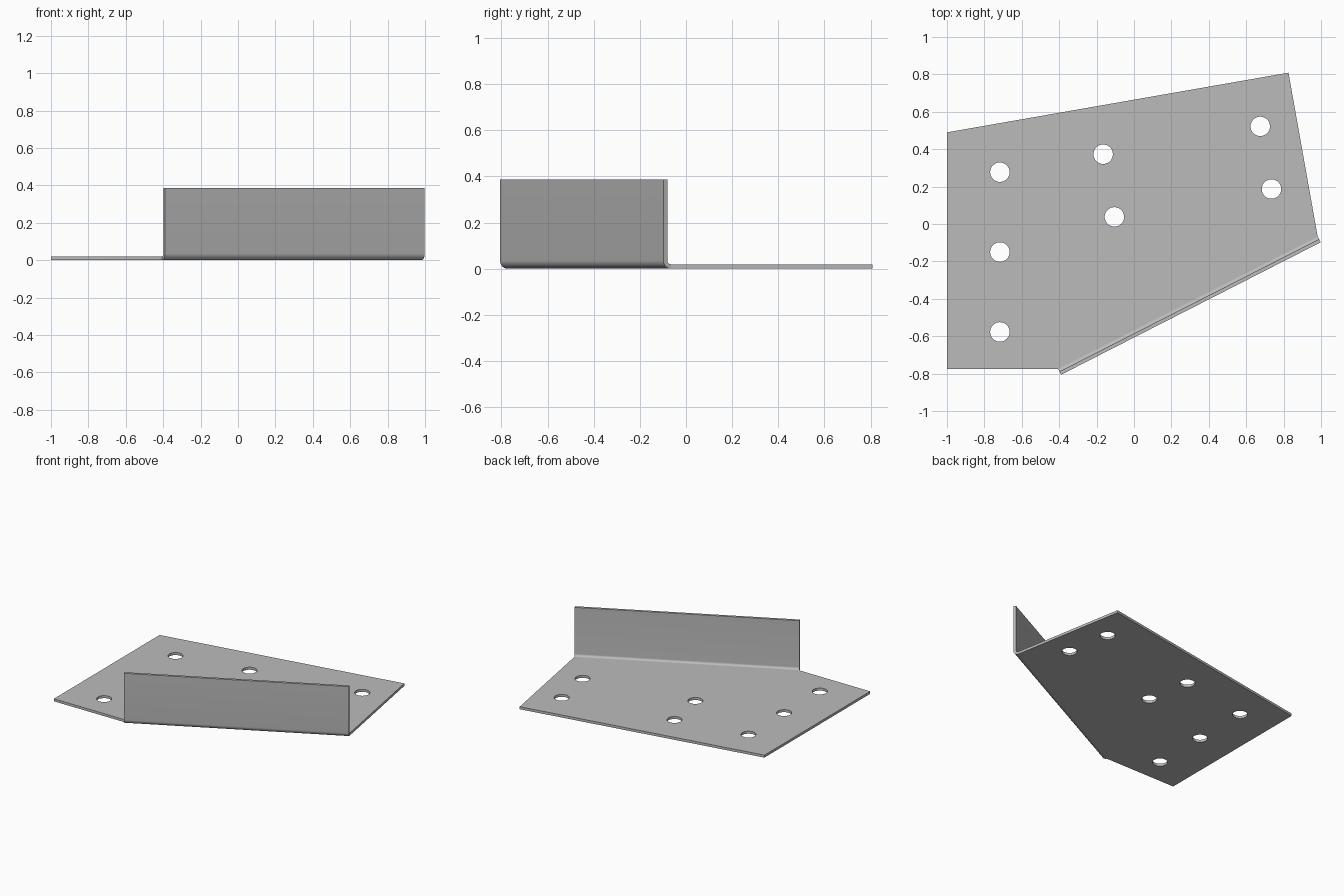
import bpy, bmesh, math
from mathutils import Vector

cube = bpy.data.objects.get("Cube")
if cube:
    bpy.data.objects.remove(cube, do_unlink=True)

THICK = 0.019        # sheet thickness
BEND = 0.036         # outer bend radius
HEIGHT = 0.387       # flange height
HOLE_R = 0.052

steel = bpy.data.materials.new("grey_steel")
steel.use_nodes = True
color = (0.5, 0.5, 0.5, 1)
steel.diffuse_color = color
steel.node_tree.nodes["Principled BSDF"].inputs["Base Color"].default_value = color


def make_object(name, bm):
    bmesh.ops.recalc_face_normals(bm, faces=bm.faces)
    mesh = bpy.data.meshes.new(name)
    bm.to_mesh(mesh)
    bm.free()
    mesh.materials.append(steel)
    obj = bpy.data.objects.new(name, mesh)
    bpy.context.collection.objects.link(obj)
    bpy.ops.object.select_all(action="DESELECT")
    obj.select_set(True)
    bpy.context.view_layer.objects.active = obj
    bpy.ops.object.shade_smooth_by_angle(angle=math.radians(35))
    return obj


def add_loop(bm, points):
    verts = [bm.verts.new((x, y, 0)) for x, y in points]
    return [bm.edges.new((v, verts[i - 1])) for i, v in enumerate(verts)]


# Outer foot line of the flange, and the line where the bend leaves the plate
foot_a, foot_b = Vector((-0.39, -0.806, 0)), Vector((0.998, -0.098, 0))
along = (foot_b - foot_a).normalized()
outward = Vector((along.y, -along.x, 0))
bend_a, bend_b = foot_a - outward * BEND, foot_b - outward * BEND

# Base plate with drilled holes
outline = [(-1, -0.774), bend_a.xy, bend_b.xy, (0.826, 0.809), (-1, 0.49)]
holes = [(-0.717, 0.277), (-0.717, -0.15), (-0.717, -0.577),
         (-0.165, 0.373), (-0.105, 0.038), (0.675, 0.522), (0.735, 0.187)]
bm = bmesh.new()
edges = add_loop(bm, outline)
for cx, cy in holes:
    turns = [math.tau * i / 40 for i in range(40)]
    edges += add_loop(bm, [(cx + HOLE_R * math.cos(t), cy + HOLE_R * math.sin(t))
                           for t in turns])
bmesh.ops.triangle_fill(bm, edges=edges, use_beauty=True, normal=(0, 0, 1))
top = bmesh.ops.extrude_face_region(bm, geom=bm.faces[:])["geom"]
bmesh.ops.translate(bm, vec=(0, 0, THICK),
                    verts=[g for g in top if isinstance(g, bmesh.types.BMVert)])
make_object("base_plate", bm)

# Upright flange: rounded bend section swept along the foot line
def arc(radius, steps=10):
    angles = [math.pi / 2 * i / steps for i in range(steps + 1)]
    return [(radius * math.sin(a), BEND - radius * math.cos(a)) for a in angles]

inner_r = BEND - THICK
section = arc(BEND) + [(BEND, HEIGHT), (inner_r, HEIGHT)] + arc(inner_r)[::-1]
bm = bmesh.new()
ring = [bm.verts.new(bend_a + outward * d + Vector((0, 0, z))) for d, z in section]
face = bm.faces.new(ring)
end = bmesh.ops.extrude_face_region(bm, geom=[face])["geom"]
bmesh.ops.translate(bm, vec=bend_b - bend_a,
                    verts=[g for g in end if isinstance(g, bmesh.types.BMVert)])
make_object("bent_flange", bm)
